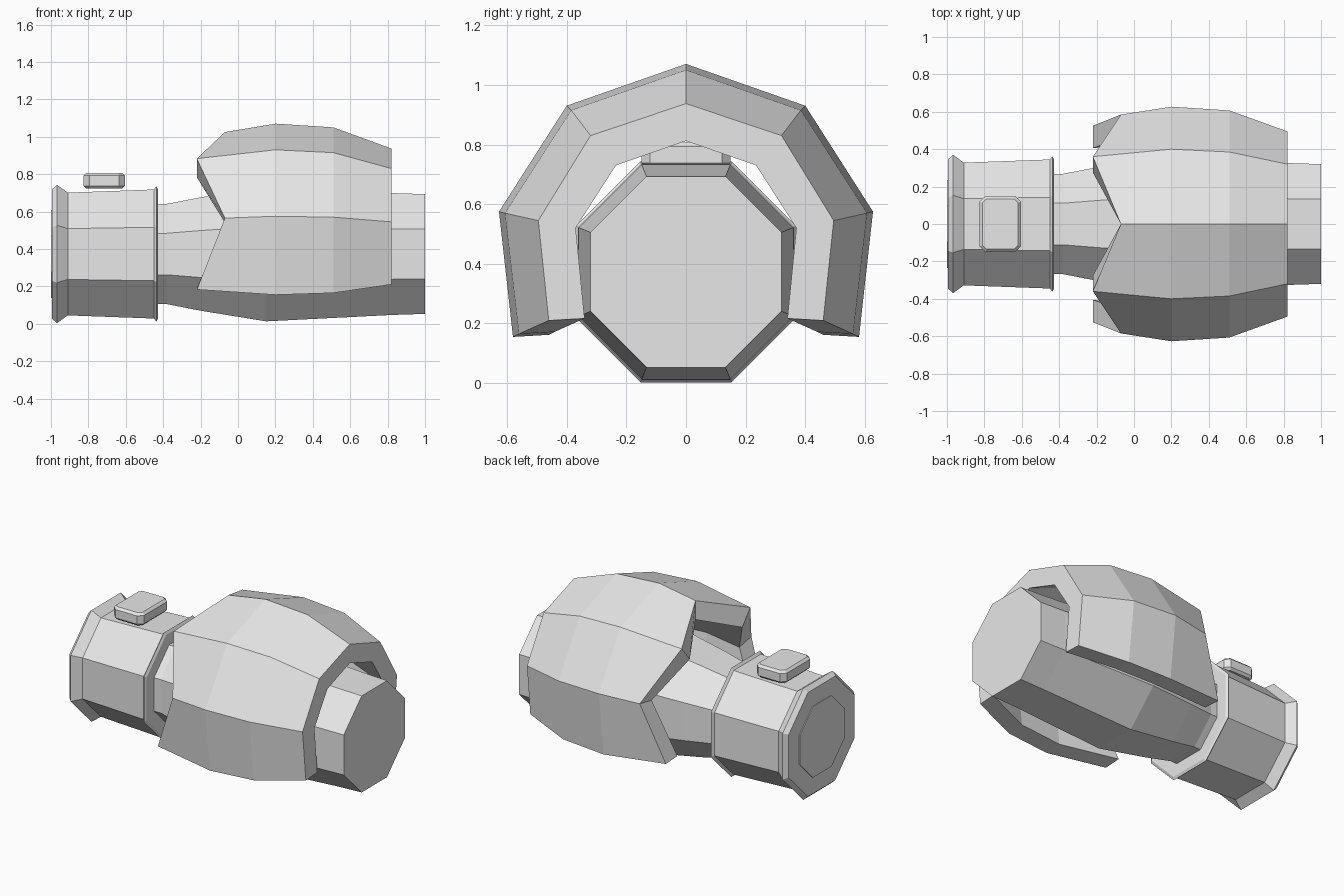
import bpy, bmesh, math

cube = bpy.data.objects.get("Cube")
if cube:
    bpy.data.objects.remove(cube, do_unlink=True)

grey = bpy.data.materials.new("light grey")
grey.use_nodes = True
colour = (0.8, 0.8, 0.8, 1)
grey.diffuse_color = colour
grey.node_tree.nodes["Principled BSDF"].inputs["Base Color"].default_value = colour

AXIS_Z = 0.373


def finish(bm, name):
    bmesh.ops.recalc_face_normals(bm, faces=bm.faces[:])
    mesh = bpy.data.meshes.new(name)
    bm.to_mesh(mesh)
    bm.free()
    mesh.materials.append(grey)
    obj = bpy.data.objects.new(name, mesh)
    bpy.context.collection.objects.link(obj)
    return obj


def octagon_tube(name, profile):
    """Closed eight-sided body along x from (x, half height) pairs."""
    bm = bmesh.new()
    rings = []
    for x, half in profile:
        r = half / math.cos(math.pi / 8)
        angles = [(k + 0.5) * math.pi / 4 for k in range(8)]
        rings.append([bm.verts.new((x, r * math.cos(a), AXIS_Z + r * math.sin(a)))
                      for a in angles])
    for a, b in zip(rings, rings[1:]):
        for k in range(8):
            n = (k + 1) % 8
            bm.faces.new((a[k], a[n], b[n], b[k]))
    bm.faces.new(rings[0])
    bm.faces.new(rings[-1])
    return finish(bm, name)


# Wrist cuff with flared rims, and the forearm core
octagon_tube("cuff", [(-0.995, 0.345), (-0.968, 0.37), (-0.91, 0.328),
                      (-0.45, 0.345), (-0.437, 0.362), (-0.428, 0.345)])
octagon_tube("forearm_core", [(-0.5, 0.268), (-0.38, 0.268), (-0.2, 0.303),
                              (0.15, 0.36), (0.82, 0.326), (1.0, 0.32)])
octagon_tube("cuff_end_plate", [(-1.0, 0.235), (-0.992, 0.235)])

# Chamfered button above the cuff
bm = bmesh.new()
bmesh.ops.create_cube(bm, size=1)
for v in bm.verts:
    v.co = (v.co.x * 0.22 - 0.715, v.co.y * 0.3, v.co.z * 0.085 + 0.765)
upright = [e for e in bm.edges if abs(e.verts[0].co.z - e.verts[1].co.z) > 0.01]
bmesh.ops.bevel(bm, geom=upright, offset=0.03, segments=1, affect='EDGES')
rims = [e for e in bm.edges if abs(e.verts[0].co.z - e.verts[1].co.z) < 0.01]
bmesh.ops.bevel(bm, geom=rims, offset=0.015, segments=1, affect='EDGES')
finish(bm, "cuff_button")

# Armour shell: lengthwise rows from the crown down one side, as (x, y, z)
rows = [
    [(-0.07, 0, 1.025), (0.2, 0, 1.07), (0.51, 0, 1.05), (0.82, 0, 0.937)],
    [(-0.22, 0.36, 0.883), (0.2, 0.4, 0.93), (0.51, 0.385, 0.915), (0.82, 0.32, 0.83)],
    [(-0.07, 0.585, 0.565), (0.2, 0.627, 0.575), (0.51, 0.607, 0.57), (0.82, 0.495, 0.545)],
    [(-0.22, 0.525, 0.183), (0.2, 0.58, 0.155), (0.51, 0.56, 0.165), (0.82, 0.46, 0.21)],
]
# Inward thickness of each row in y and z
inward = [(0, -0.125), (-0.085, -0.1), (-0.125, -0.025), (-0.12, 0.007)]

bm = bmesh.new()
outer, inner = [], []
for side, order in ((-1, (3, 2, 1)), (1, (0, 1, 2, 3))):
    for i in order:
        dy, dz = inward[i]
        outer.append([bm.verts.new((x, side * y, z)) for x, y, z in rows[i]])
        inner.append([bm.verts.new((x, side * (y + dy), z + dz)) for x, y, z in rows[i]])
last = len(outer) - 1
for i in range(last):
    for grid in (outer, inner):
        for k in range(3):
            bm.faces.new((grid[i][k], grid[i + 1][k], grid[i + 1][k + 1], grid[i][k + 1]))
    # Front and rear rims
    for k in (0, 3):
        bm.faces.new((outer[i][k], outer[i + 1][k], inner[i + 1][k], inner[i][k]))
# Lower rims
for i in (0, last):
    for k in range(3):
        bm.faces.new((outer[i][k], outer[i][k + 1], inner[i][k + 1], inner[i][k]))
finish(bm, "armour_shell")
